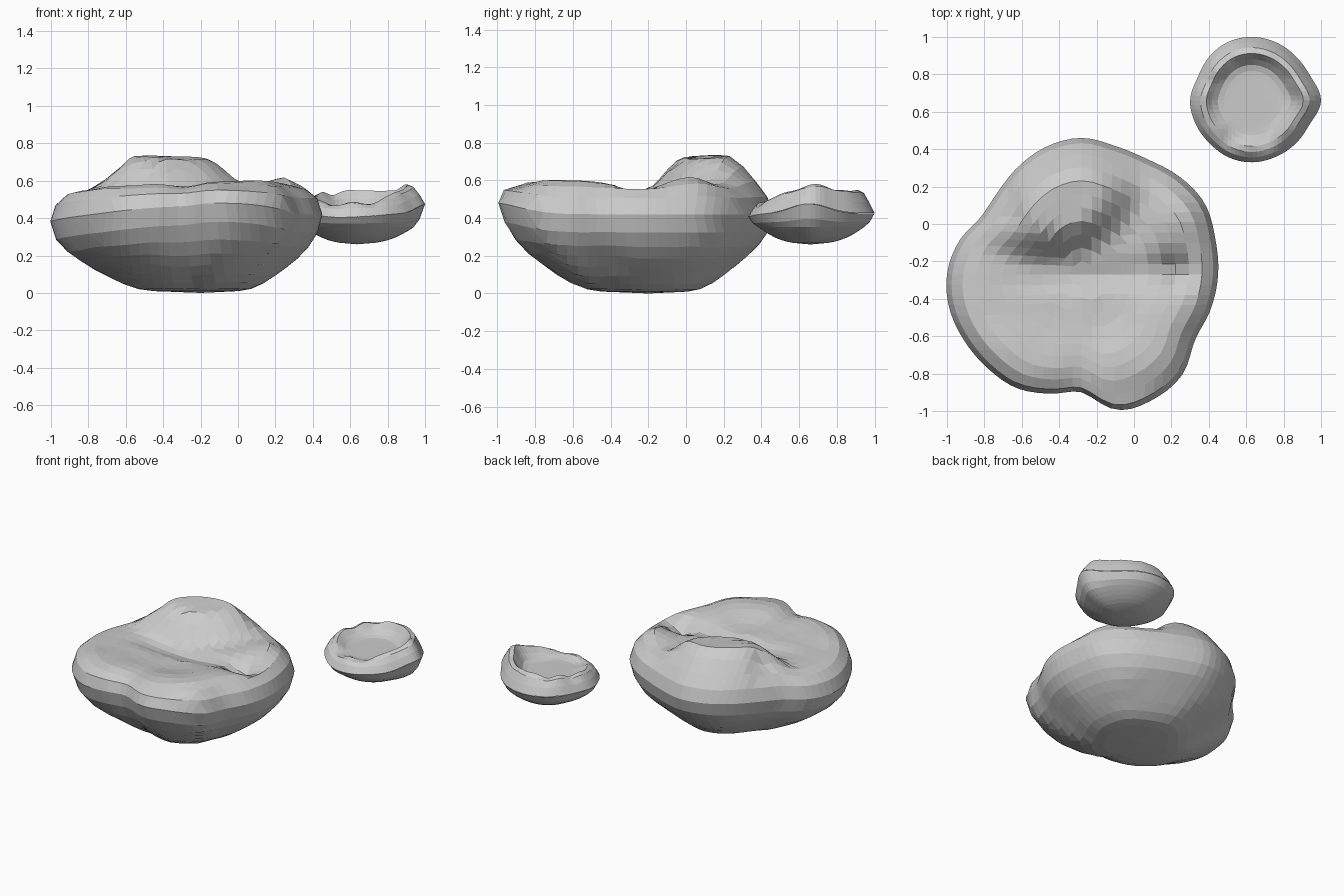
import bpy, bmesh, math
from mathutils import Vector, noise

if "Cube" in bpy.data.objects:
    bpy.data.objects.remove(bpy.data.objects["Cube"])

# one plain colour
grey = bpy.data.materials.new("plain grey")
grey.diffuse_color = (0.6, 0.6, 0.6, 1)
grey.use_nodes = True
grey.node_tree.nodes["Principled BSDF"].inputs["Base Color"].default_value = grey.diffuse_color


def spline(vals, t):
    # Catmull-Rom through evenly spaced values on a closed loop
    n = len(vals)
    i = math.floor(t)
    f = t - i
    a, b, c, d = [vals[(i + k) % n] for k in (-1, 0, 1, 2)]
    return b + 0.5 * f * (c - a + f * (2 * a - 5 * b + 4 * c - d + f * (3 * (b - c) + d - a)))


def turned(x, y, cx, cy, sx, sy, ang):
    # squared distance from a rotated ellipse's centre
    c, s = math.cos(math.radians(ang)), math.sin(math.radians(ang))
    u, v = (x - cx) * c + (y - cy) * s, -(x - cx) * s + (y - cy) * c
    return (u / sx) ** 2 + (v / sy) ** 2


def bump(x, y, cx, cy, sx, sy, ang=0):
    return math.exp(-turned(x, y, cx, cy, sx, sy, ang))


def plateau(x, y, cx, cy, sx, sy, ang):
    # mound with a steep edge
    t = min(1, max(0, (1.12 - math.sqrt(turned(x, y, cx, cy, sx, sy, ang))) / 0.7))
    return t * t * (3 - 2 * t)


def along(profile, t):
    # point at fraction t of a (radius factor, height) polyline, by length
    lens = [math.dist(p, q) for p, q in zip(profile, profile[1:])]
    d = t * sum(lens)
    for p, q, l in zip(profile, profile[1:], lens):
        if d <= l:
            return [a + (b - a) * d / l for a, b in zip(p, q)]
        d -= l
    return profile[-1]


def blob(name, centre, radii, under, over, shape, n):
    # two square grids wrapped to discs, joined at the widest outline
    bm = bmesh.new()
    for profile, top in ((under, False), (over, True)):
        grid = {}
        for i in range(-n, n + 1):
            for j in range(-n, n + 1):
                k = max(abs(i), abs(j))
                if k == 0:
                    a = 0
                elif abs(i) >= abs(j):
                    a = math.pi / 4 * j / i + (math.pi if i < 0 else 0)
                else:
                    a = math.pi / 2 - math.pi / 4 * i / j + (math.pi if j < 0 else 0)
                f, z = along(profile, k / n)
                r = f * spline(radii, len(radii) * (a % (2 * math.pi)) / (2 * math.pi))
                x, y = centre[0] + r * math.cos(a), centre[1] + r * math.sin(a)
                grid[i, j] = bm.verts.new(shape(x, y, z, f, top))
        for i in range(-n, n):
            for j in range(-n, n):
                bm.faces.new((grid[i, j], grid[i + 1, j], grid[i + 1, j + 1], grid[i, j + 1]))
    bmesh.ops.remove_doubles(bm, verts=bm.verts, dist=0.0005)
    bmesh.ops.recalc_face_normals(bm, faces=bm.faces)
    me = bpy.data.meshes.new(name)
    bm.to_mesh(me)
    bm.free()
    me.materials.append(grey)
    bpy.context.collection.objects.link(bpy.data.objects.new(name, me))


# large lump: bowl underside, folded top with a mound and a pinched pit
def large_shape(x, y, z, f, top):
    n = noise.noise(Vector((x * 4, y * 4, z * 4)))
    left = bump(x, y, -1, -0.25, 0.32, 0.45)
    front = bump(x, y, -0.1, -1, 0.6, 0.22)
    low = 1 - f
    if not top:
        z += (0.06 * front - 0.04 * left) * min(1, z * 3)
        z = max(0, z + 0.02 * n * min(1, z * 6) * min(1, low * 6))
        return x + 0.08 * low, y + 0.07 * low, z
    fade = min(1, low * 3.2)
    rim = min(1, low * 5)
    z += 0.06 * front * max(0, 1 - low * 8) - 0.04 * left
    z += 0.155 * plateau(x, y, -0.38, 0.12, 0.43, 0.29, 25) * fade
    z += rim * (0.03 * bump(x, y, 0.05, -0.72, 0.25, 0.2)
                + 0.04 * bump(x, y, 0.27, 0.02, 0.13, 0.14)
                - 0.10 * bump(x, y, 0.22, -0.25, 0.10, 0.08, -40)
                - 0.03 * bump(x, y, -0.2, -0.28, 0.4, 0.07, 5)
                - 0.02 * bump(x, y, -0.27, -0.85, 0.08, 0.2)
                - 0.05 * bump(x, y, -0.67, 0.08, 0.05, 0.1, 25)
                + 0.02 * n)
    return x, y, z


large_radii = [.73, .74, .76, .74, .71, .71, .73, .71, .67, .63, .62, .68,
               .72, .73, .72, .71, .70, .66, .63, .75, .77, .76, .70, .715]
large_under = [(0, 0), (.38, .012), (.5, .045), (.61, .095), (.73, .155),
               (.83, .21), (.915, .27), (.975, .34), (1, .42)]
large_over = [(0, .535), (.24, .54), (.43, .555), (.61, .572), (.77, .58),
              (.86, .57), (.93, .54), (.98, .49), (1, .42)]
blob("large_lump", (-.28, -.27), large_radii, large_under, large_over, large_shape, 11)


# small lump: smooth lens underside, nearly flat dish with a crumpled rim behind
def small_shape(x, y, z, f, top):
    edge = 0.05 * bump(x, y, 1.0, .65, .12, .15) - 0.02 * bump(x, y, .55, .33, .25, .12)
    if not top:
        return x, y, z + edge * max(0, 1 - (1 - f) * 8)
    n = noise.noise(Vector((x * 9, y * 9, 3)))
    rim = math.exp(-((f - .76) / .14) ** 2)
    z += edge + rim * (0.05 * bump(x, y, .85, .72, .13, .2)
                       + 0.03 * bump(x, y, .55, .9, .35, .15)
                       - 0.035 * bump(x, y, .55, .42, .25, .12) + 0.03 * n)
    return x, y, z


small_radii = [.365, .335, .33, .335, .34, .34, .33, .32, .335, .33, .325, .33, .33, .325, .325, .33]
small_under = [(0, .26), (.3, .269), (.45, .281), (.6, .301), (.73, .327), (.84, .353),
               (.93, .38), (.985, .405), (1, .425)]
small_over = [(0, .46), (.45, .46), (.58, .468), (.66, .49), (.72, .51), (.78, .515),
              (.86, .5), (.94, .465), (1, .425)]
blob("small_lump", (.635, .66), small_radii, small_under, small_over, small_shape, 11)
